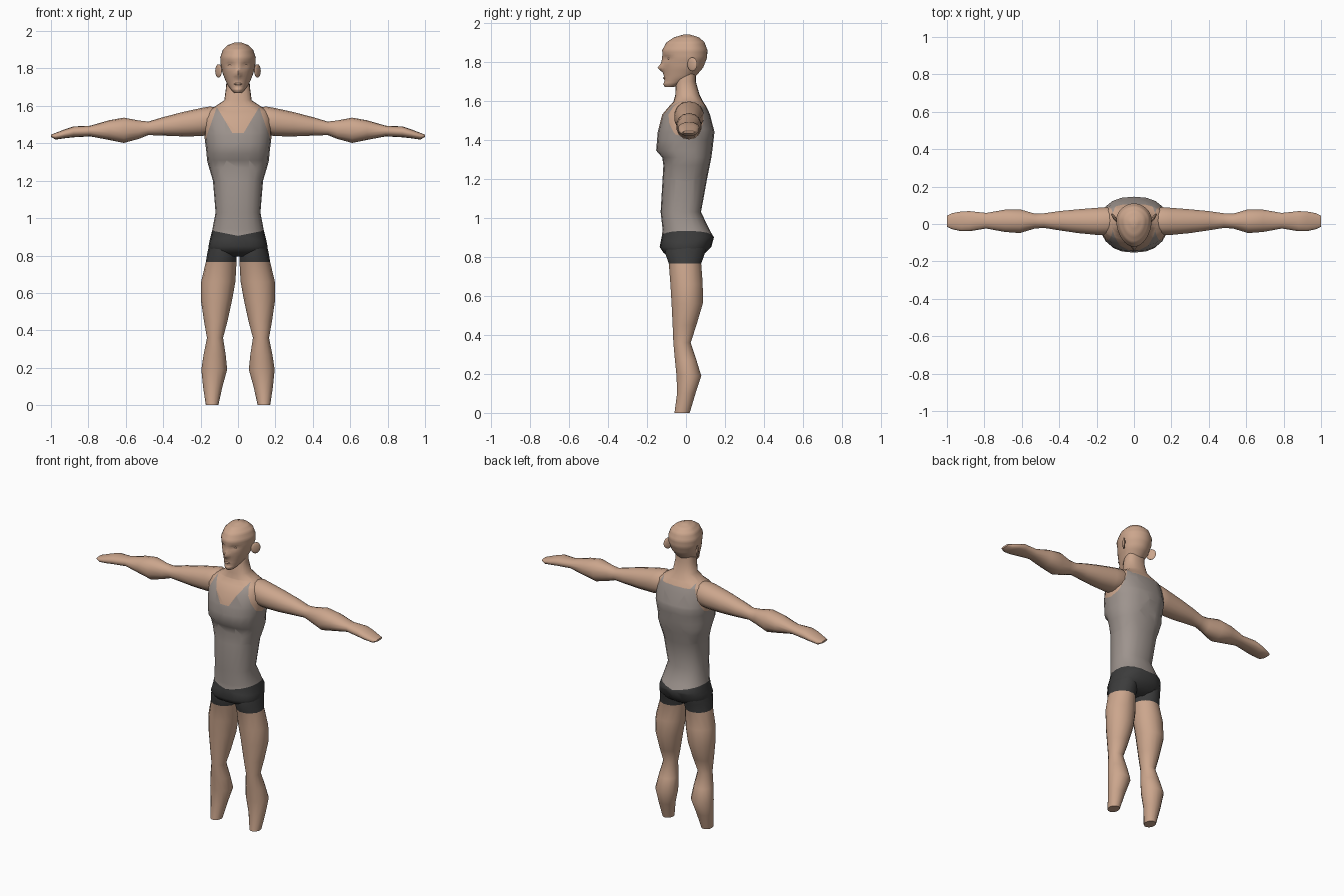
import bpy, bmesh, math
from mathutils import Matrix


def mat(name, col):
    m = bpy.data.materials.new(name)
    m.diffuse_color = (*col, 1)
    return m


SKIN = mat("skin", (0.60, 0.38, 0.265))
SHIRT = mat("shirt_grey", (0.34, 0.295, 0.27))
SHORTS = mat("shorts_charcoal", (0.045, 0.045, 0.045))


def finish(name, bm, angle=50):
    bmesh.ops.recalc_face_normals(bm, faces=bm.faces)
    me = bpy.data.meshes.new(name)
    bm.to_mesh(me)
    bm.free()
    for m in (SKIN, SHIRT, SHORTS):
        me.materials.append(m)
    ob = bpy.data.objects.new(name, me)
    bpy.context.collection.objects.link(ob)
    bpy.ops.object.select_all(action='DESELECT')
    ob.select_set(True)
    bpy.context.view_layer.objects.active = ob
    bpy.ops.object.shade_smooth_by_angle(angle=math.radians(angle))
    return ob


def loft(sections, place, n=16, power=2.0, mid=0.5, sub=1):
    """Rings from (t, u0, u1, v0, v1); mid places the widest point between v0 and v1."""
    bm = bmesh.new()
    fine = []
    for a, b in zip(sections, sections[1:]):
        for k in range(sub):
            fine.append([p + (q - p) * k / sub for p, q in zip(a, b)])
    fine.append(sections[-1])
    rings = []
    for t, u0, u1, v0, v1 in fine:
        uc, vc, ring = (u0 + u1) / 2, v0 + (v1 - v0) * mid, []
        for i in range(n):
            a = 2 * math.pi * i / n
            c, s = math.cos(a), math.sin(a)
            cu = math.copysign(abs(c) ** (2 / power), c)
            sv = math.copysign(abs(s) ** (2 / power), s)
            u = uc + (u1 - u0) / 2 * cu
            v = vc + sv * ((v1 - vc) if s > 0 else (vc - v0))
            ring.append(bm.verts.new(place(t, u, v)))
        rings.append(ring)
    for r, q in zip(rings, rings[1:]):
        for i in range(n):
            j = (i + 1) % n
            bm.faces.new((r[i], r[j], q[j], q[i]))
    bm.faces.new(rings[0])
    bm.faces.new(rings[-1])
    return bm


def cut(bm, co, no):
    bmesh.ops.bisect_plane(bm, geom=bm.verts[:] + bm.edges[:] + bm.faces[:],
                           plane_co=co, plane_no=no, dist=1e-5)


def upright(t, u, v):
    return (u, v, t)


# Torso, hips and neck: height, half width, front, back
body = [(0.795, 0.12, -0.07, 0.06), (0.82, 0.152, -0.115, 0.10), (0.85, 0.158, -0.135, 0.13),
        (0.90, 0.147, -0.125, 0.143), (0.94, 0.137, -0.12, 0.12), (1.03, 0.12, -0.13, 0.077),
        (1.20, 0.134, -0.12, 0.108), (1.27, 0.155, -0.116, 0.122), (1.31, 0.166, -0.122, 0.13),
        (1.345, 0.168, -0.153, 0.135), (1.44, 0.18, -0.145, 0.146), (1.53, 0.182, -0.122, 0.123),
        (1.57, 0.168, -0.088, 0.105), (1.595, 0.125, -0.065, 0.088), (1.63, 0.073, -0.055, 0.07),
        (1.70, 0.064, -0.052, 0.05), (1.76, 0.06, -0.03, 0.05)]
bm = loft([(z, -w, w, f, b) for z, w, f, b in body], upright, n=20, power=2.4)
# Seams for neckline, armholes and waist
for s in (1, -1):
    cut(bm, (0.03 * s, 0, 1.455), (s, 0, -0.6))
    cut(bm, (0.125 * s, 0, 1.56), (s, 0, 0.35))
    cut(bm, (0, 0, 0.905), (-0.2 * s, 0, 1))
for z in (1.40, 1.455, 1.565, 1.60):
    cut(bm, (0, 0, z), (0, 0, 1))
for f in bm.faces:
    c = f.calc_center_median()
    x, y, z = abs(c.x), c.y, c.z
    neck = x < 0.03 + (z - 1.455) * 0.6 and z > (1.455 if y < 0.02 else 1.565)
    armhole = z > 1.40 and x > 0.125 + (1.56 - z) * 0.35
    if z < 0.905 + 0.2 * x:
        f.material_index = 2
    elif not (neck or armhole or z > 1.60):
        f.material_index = 1
finish("torso", bm)

# Legs: height, inner, outer, front, back
leg = [(0.0, 0.105, 0.172, -0.06, 0.02), (0.10, 0.083, 0.187, -0.047, 0.05),
       (0.19, 0.058, 0.196, -0.05, 0.08), (0.27, 0.066, 0.184, -0.058, 0.055),
       (0.36, 0.08, 0.166, -0.066, 0.025), (0.45, 0.056, 0.182, -0.07, 0.055),
       (0.56, 0.032, 0.198, -0.076, 0.088), (0.66, 0.014, 0.197, -0.082, 0.088),
       (0.765, 0.008, 0.172, -0.09, 0.08), (0.82, 0.006, 0.163, -0.11, 0.10),
       (0.87, 0.02, 0.15, -0.10, 0.11)]
# Arms: distance out, lower, upper, front, back
arm = [(0.09, 1.47, 1.585, -0.045, 0.075), (0.15, 1.445, 1.597, -0.06, 0.092),
       (0.20, 1.438, 1.588, -0.06, 0.088), (0.30, 1.437, 1.566, -0.05, 0.08),
       (0.40, 1.441, 1.54, -0.035, 0.07), (0.48, 1.444, 1.516, -0.022, 0.058),
       (0.53, 1.424, 1.522, -0.025, 0.056), (0.61, 1.402, 1.537, -0.05, 0.08),
       (0.69, 1.418, 1.523, -0.044, 0.078), (0.79, 1.437, 1.494, -0.025, 0.06),
       (0.88, 1.432, 1.49, -0.04, 0.07), (0.925, 1.427, 1.475, -0.04, 0.068),
       (0.975, 1.42, 1.456, -0.028, 0.058), (1.0, 1.434, 1.446, -0.015, 0.045)]
for side, s in (("left", 1), ("right", -1)):
    bm = loft(leg, lambda t, u, v: (s * u, v, t), n=14)
    for f in bm.faces:
        if f.calc_center_median().z > 0.765:
            f.material_index = 2
    finish(side + "_leg", bm)
    bm = loft(arm, lambda t, u, v: (s * t, v, u), n=14, power=2.15)
    finish(side + "_arm", bm)

# Head with sculpted nose, eye sockets and mouth
head = [(1.67, 0.02, -0.108, -0.065), (1.685, 0.036, -0.117, -0.03), (1.72, 0.06, -0.113, 0.045),
        (1.77, 0.081, -0.117, 0.088), (1.82, 0.093, -0.12, 0.108), (1.86, 0.095, -0.122, 0.11),
        (1.90, 0.081, -0.10, 0.095), (1.925, 0.055, -0.062, 0.068), (1.94, 0.015, -0.012, 0.02)]
bm = loft([(z, -w, w, f, b) for z, w, f, b in head], upright, n=32, power=1.9, mid=0.62, sub=4)


def bump(x, z, cx, cz, rx, rz):
    return math.exp(-((x - cx) / rx) ** 2 - ((z - cz) / rz) ** 2)


for v in bm.verts:
    x, y, z = abs(v.co.x), v.co.y, v.co.z
    if y < -0.03:
        v.co.y += (-0.024 * bump(x, z, 0, 1.768, 0.014, 0.016)
                   - 0.008 * bump(x, z, 0, 1.79, 0.011, 0.03)
                   + 0.013 * bump(x, z, 0.04, 1.818, 0.02, 0.013)
                   + 0.006 * bump(x, z, 0, 1.70, 0.03, 0.007))
finish("head", bm, 70)


def blob(name, loc, size, turn=0):
    bm = bmesh.new()
    bmesh.ops.create_uvsphere(bm, u_segments=12, v_segments=8, radius=1)
    m = Matrix.Translation(loc) @ Matrix.Rotation(turn, 4, 'Z') @ Matrix.Diagonal((*size, 1))
    bmesh.ops.transform(bm, matrix=m, verts=bm.verts)
    return finish(name, bm)


# Ears flaring backwards, eyelids and lips
for side, s in (("left", 1), ("right", -1)):
    blob(side + "_ear", (0.104 * s, 0.032, 1.787), (0.008, 0.03, 0.036), -0.6 * s)
    blob(side + "_eyelid", (0.039 * s, -0.084, 1.816), (0.015, 0.011, 0.007), 0.45 * s)
blob("lips", (0, -0.111, 1.717), (0.022, 0.007, 0.006))
